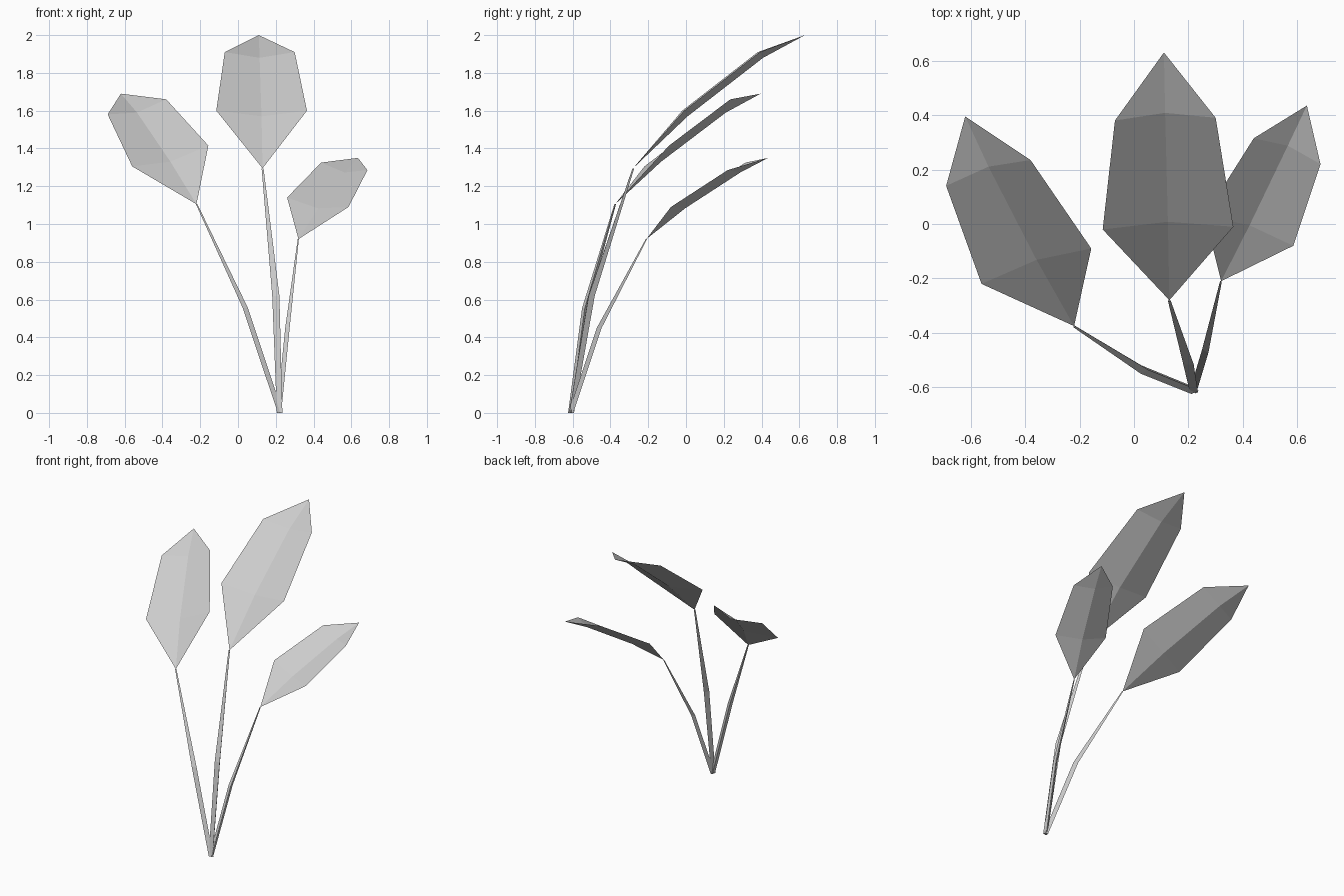
import bpy
import bmesh
import math
from mathutils import Vector

# Remove the default cube if present
default_cube = bpy.data.objects.get("Cube")
if default_cube:
    bpy.data.objects.remove(default_cube, do_unlink=True)

# One plain grey for the whole plant
grey = bpy.data.materials.new("plain_grey")
grey.use_nodes = True
colour = (0.6, 0.6, 0.6, 1)
grey.diffuse_color = colour
grey.node_tree.nodes["Principled BSDF"].inputs["Base Color"].default_value = colour

ROOT = Vector((0.22, -0.61, 0))
RIB_SAG = 0.038
SIDES = 3


def finish(bm, name):
    """Turn a bmesh into a flat-shaded object in the scene."""
    mesh = bpy.data.meshes.new(name)
    bm.to_mesh(mesh)
    bm.free()
    mesh.materials.append(grey)
    obj = bpy.data.objects.new(name, mesh)
    bpy.context.collection.objects.link(obj)
    return obj


def make_leaf(name, base, tip, left_edge, right_edge):
    """Pointed leaf blade, folded along a sunken middle rib."""
    base, tip = Vector(base), Vector(tip)
    left = [Vector(p) for p in left_edge]
    right = [Vector(p) for p in right_edge]
    bm = bmesh.new()
    start, end = bm.verts.new(base), bm.verts.new(tip)
    rows = []
    for l, r in zip(left, right):
        upward = (r - l).cross(tip - base).normalized()
        rib = (l + r) / 2 - upward * RIB_SAG
        rows.append([bm.verts.new(p) for p in (l, rib, r)])
    low, high = rows
    for side in range(2):
        a, b = side, side + 1
        bm.faces.new((start, low[b], low[a]))
        bm.faces.new((low[a], low[b], high[b], high[a]))
        bm.faces.new((high[a], high[b], end))
    bm.normal_update()
    for face in bm.faces:
        if face.normal.z < 0:
            face.normal_flip()
    finish(bm, name)


def make_stem(name, bend, top, heading, radii):
    """Three-sided bent stem with its flat side turned away from the heading."""
    angle = math.atan2(heading.y, heading.x)
    bm = bmesh.new()
    rings = []
    for centre, radius in zip((ROOT, Vector(bend), Vector(top)), radii):
        ring = []
        for i in range(SIDES):
            turn = angle + math.tau * i / SIDES
            offset = Vector((math.cos(turn), math.sin(turn), 0)) * radius
            ring.append(bm.verts.new(centre + offset))
        rings.append(ring)
    for lower, upper in zip(rings, rings[1:]):
        for i in range(SIDES):
            j = (i + 1) % SIDES
            bm.faces.new((lower[i], lower[j], upper[j], upper[i]))
    bm.faces.new(rings[0][::-1])
    bm.faces.new(rings[-1])
    finish(bm, name)


# Each shoot: leaf base, leaf tip, two points per blade edge, stem bend and radii
shoots = {
    "middle": dict(
        base=(0.13, -0.28, 1.295), tip=(0.11, 0.63, 2),
        left_edge=[(-0.115, -0.02, 1.6), (-0.07, 0.38, 1.91)],
        right_edge=[(0.365, -0.01, 1.6), (0.3, 0.39, 1.91)],
        bend=(0.2, -0.505, 0.62), radii=(0.017, 0.022, 0.006)),
    "outer_right": dict(
        base=(-0.22, -0.375, 1.105), tip=(-0.62, 0.395, 1.69),
        left_edge=[(-0.56, -0.22, 1.305), (-0.69, 0.14, 1.58)],
        right_edge=[(-0.157, -0.09, 1.415), (-0.38, 0.235, 1.66)],
        bend=(0.035, -0.535, 0.555), radii=(0.017, 0.018, 0.005)),
    "outer_left": dict(
        base=(0.32, -0.21, 0.92), tip=(0.635, 0.435, 1.35),
        left_edge=[(0.26, 0.03, 1.14), (0.44, 0.315, 1.325)],
        right_edge=[(0.585, -0.08, 1.09), (0.685, 0.22, 1.285)],
        bend=(0.265, -0.46, 0.45), radii=(0.015, 0.015, 0.004)),
}

# Build a leaf and a stem for every shoot
for label, s in shoots.items():
    make_leaf(label + "_leaf", s["base"], s["tip"], s["left_edge"], s["right_edge"])
    heading = Vector(s["tip"]) - Vector(s["base"])
    make_stem(label + "_stem", s["bend"], s["base"], heading, s["radii"])
